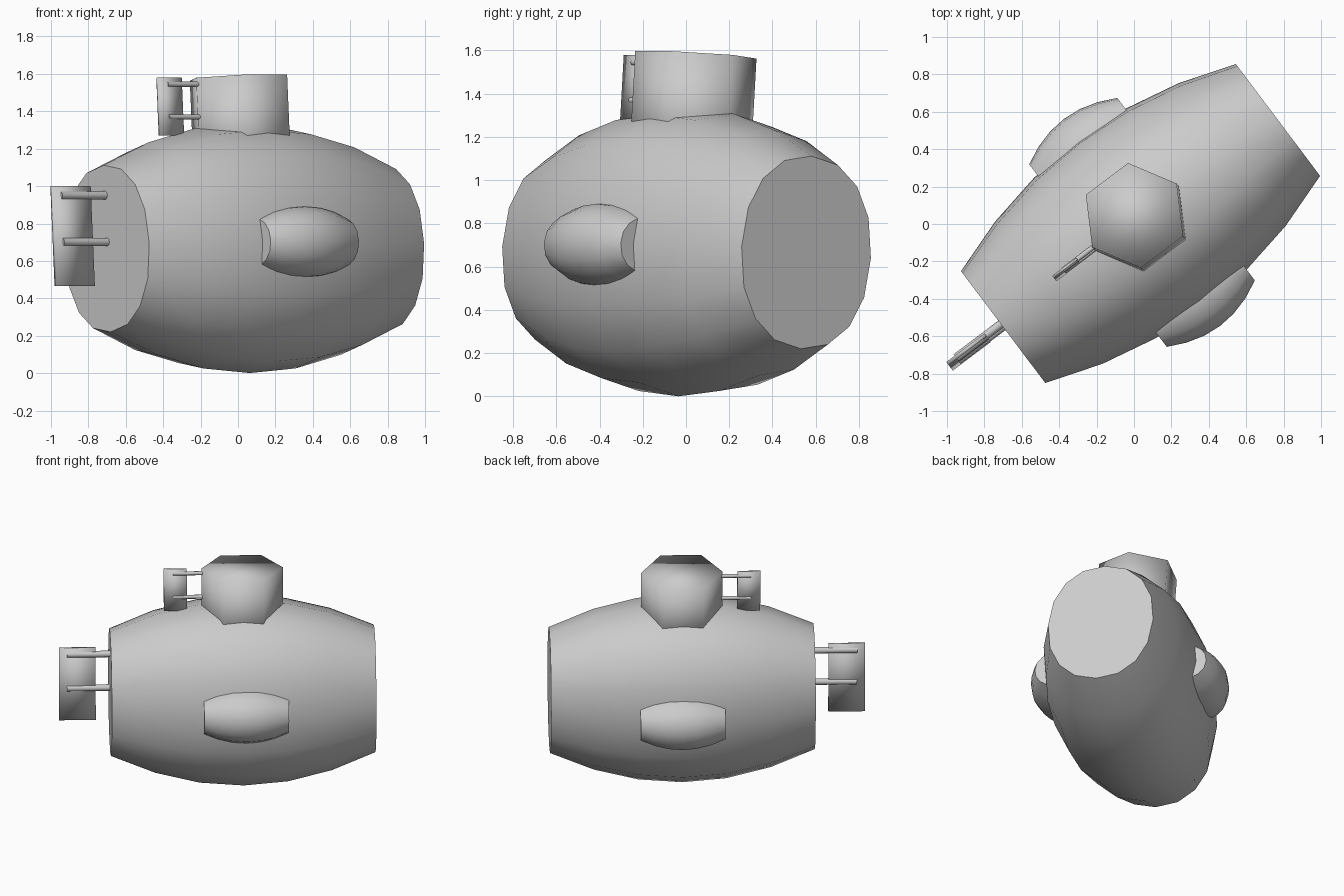
import bpy, bmesh, math
from mathutils import Matrix, Vector

cube = bpy.data.objects.get("Cube")
if cube:
    bpy.data.objects.remove(cube, do_unlink=True)

# One plain grey material
grey = bpy.data.materials.new("plain_grey")
grey.use_nodes = True
COLOR = (0.6, 0.6, 0.6, 1)
grey.diffuse_color = COLOR
grey.node_tree.nodes["Principled BSDF"].inputs["Base Color"].default_value = COLOR

# Parts are built along local x, then the whole craft is turned and leaned slightly
PLACE = (Matrix.Translation((0.035, 0.0025, 0.666))
         @ Matrix.Rotation(math.radians(37), 4, 'Z')
         @ Matrix.Rotation(-0.07, 4, 'X'))


def finish(name, bm, sharp_angle):
    bmesh.ops.recalc_face_normals(bm, faces=bm.faces)
    bmesh.ops.transform(bm, matrix=PLACE, verts=bm.verts)
    mesh = bpy.data.meshes.new(name)
    bm.to_mesh(mesh)
    bm.free()
    mesh.materials.append(grey)
    for p in mesh.polygons:
        p.use_smooth = True
    mesh.set_sharp_from_angle(angle=math.radians(sharp_angle))
    obj = bpy.data.objects.new(name, mesh)
    bpy.context.collection.objects.link(obj)
    return obj


def barrel(name, center, half, sides=16, stations=6):
    """Barrel lying along x: slightly squared oval rings that bulge in the middle."""
    def squared(v):
        return math.copysign(abs(v) ** 0.92, v)
    bm = bmesh.new()
    rings = []
    for i in range(stations + 1):
        t = 2 * i / stations - 1
        s = 1 - 0.33 * t * t
        ring = []
        for k in range(sides):
            a = math.tau * k / sides
            ring.append(bm.verts.new(Vector(center) + Vector((
                half[0] * t, half[1] * s * squared(math.cos(a)),
                half[2] * s * squared(math.sin(a))))))
        rings.append(ring)
    for r0, r1 in zip(rings, rings[1:]):
        for k in range(sides):
            n = (k + 1) % sides
            bm.faces.new((r0[k], r0[n], r1[n], r1[k]))
    bm.faces.new(rings[0])
    bm.faces.new(rings[-1])
    return finish(name, bm, 45)


def box(name, x, z, thickness, y):
    bm = bmesh.new()
    m = (Matrix.Translation(((x[0] + x[1]) / 2, y, (z[0] + z[1]) / 2))
         @ Matrix.Diagonal((x[1] - x[0], thickness, z[1] - z[0], 1)))
    bmesh.ops.create_cube(bm, size=1, matrix=m)
    return finish(name, bm, 100)


def rod(name, x, y, z, radius):
    bm = bmesh.new()
    m = (Matrix.Translation(((x[0] + x[1]) / 2, y, z))
         @ Matrix.Rotation(math.pi / 2, 4, 'Y'))
    bmesh.ops.create_cone(bm, cap_ends=True, segments=10, radius1=radius,
                          radius2=radius, depth=x[1] - x[0], matrix=m)
    return finish(name, bm, 45)


def fin(name, x, z, thickness, y, rod_x, rod_z, radius):
    box(name + "_plate", x, z, thickness, y)
    for label, height in zip(("upper", "lower"), rod_z):
        rod(f"{name}_{label}_rod", rod_x, y, height, radius)


# Hull and side pods
barrel("hull", (0, 0, 0), (0.92, 0.56, 0.667))
for label, side in (("left", -1), ("right", 1)):
    barrel(label + "_pod", (0.01, side * 0.445, 0), (0.295, 0.25, 0.2))

# Six-sided tower, softly shaded
bm = bmesh.new()
bmesh.ops.create_cone(bm, cap_ends=True, segments=6, radius1=0.283, radius2=0.283,
                      depth=0.5, matrix=Matrix.Translation((0, -0.01, 0.665))
                      @ Matrix.Rotation(math.pi / 2, 4, 'Z'))
finish("tower", bm, 100)

# Fins held on paired rods
fin("tail_fin", (-1.275, -1.02), (-0.2, 0.335), 0.02, 0, (-1.22, -0.85),
    (0.285, 0.035), 0.023)
fin("tower_fin", (-0.545, -0.385), (0.605, 0.915), 0.014, -0.01, (-0.48, -0.2),
    (0.88, 0.705), 0.014)
